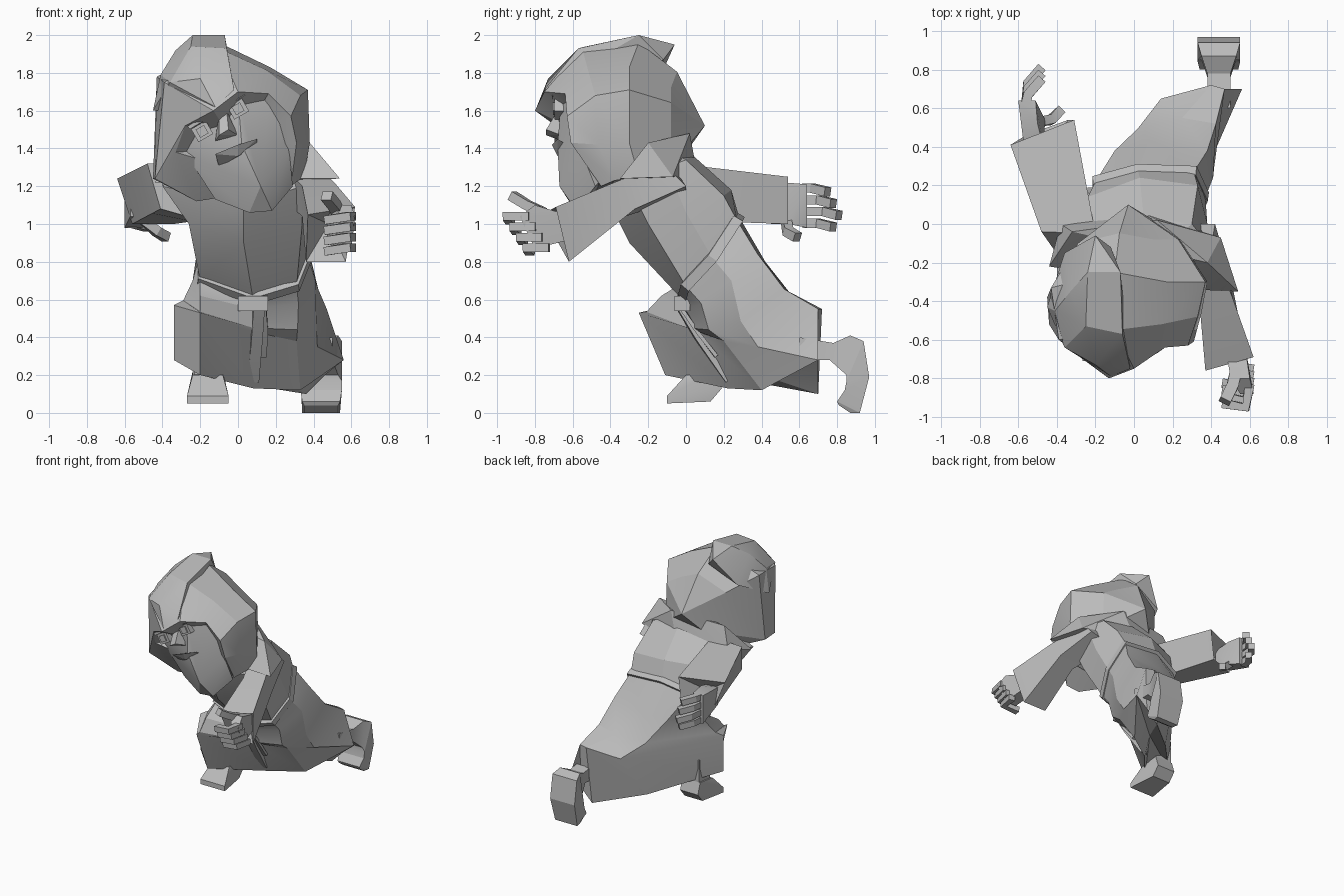
import bpy
import bmesh
import math
from mathutils import Vector, Matrix

default_cube = bpy.data.objects.get("Cube")
if default_cube:
    bpy.data.objects.remove(default_cube, do_unlink=True)

# One plain grey for the whole figure
GREY = (0.5, 0.5, 0.5, 1)
stone_grey = bpy.data.materials.new("stone_grey")
stone_grey.use_nodes = True
stone_grey.diffuse_color = GREY
stone_grey.node_tree.nodes["Principled BSDF"].inputs["Base Color"].default_value = GREY


def finish(name, bm):
    """Turn a bmesh into a named, shaded object."""
    bmesh.ops.recalc_face_normals(bm, faces=bm.faces[:])
    mesh = bpy.data.meshes.new(name)
    bm.to_mesh(mesh)
    bm.free()
    mesh.materials.append(stone_grey)
    part = bpy.data.objects.new(name, mesh)
    bpy.context.collection.objects.link(part)
    bpy.ops.object.select_all(action="DESELECT")
    part.select_set(True)
    bpy.context.view_layer.objects.active = part
    bpy.ops.object.shade_smooth_by_angle(angle=math.radians(22))


def hull(name, points):
    """Faceted solid wrapped around a few points."""
    bm = bmesh.new()
    for point in points:
        bm.verts.new(point)
    bmesh.ops.convex_hull(bm, input=bm.verts[:])
    loose = [v for v in bm.verts if not v.link_faces]
    bmesh.ops.delete(bm, geom=loose, context="VERTS")
    bmesh.ops.dissolve_limit(bm, angle_limit=math.radians(3), verts=bm.verts[:], edges=bm.edges[:])
    finish(name, bm)


def loft(name, rings, start=None, end=None):
    """Skin a series of equal rings; start and end are optional cap tips."""
    bm = bmesh.new()
    rows = [[bm.verts.new(point) for point in ring] for ring in rings]
    count = len(rows[0])
    for lower, upper in zip(rows, rows[1:]):
        for i in range(count):
            j = (i + 1) % count
            bm.faces.new((lower[i], lower[j], upper[j], upper[i]))
    for row, tip in ((rows[0], start), (rows[-1], end)):
        if tip is None:
            bm.faces.new(row)
        else:
            peak = bm.verts.new(tip)
            for i in range(count):
                bm.faces.new((row[i], row[(i + 1) % count], peak))
    finish(name, bm)


def blend(ring, target, amount, shift):
    """Ring part of the way from one ring to another, moved by a shift."""
    return [Vector(a).lerp(Vector(b), amount) + Vector(shift) for a, b in zip(ring, target)]


def limb(name, path, widths):
    """Square tube that follows a path, used for fingers and the sash."""
    path = [Vector(p) for p in path]
    rings = []
    for i, point in enumerate(path):
        along = (path[min(i + 1, len(path) - 1)] - path[max(i - 1, 0)]).normalized()
        side = along.cross(Vector((0, 0, 1))).normalized()
        rise = side.cross(along)
        a, b = side * widths[0] / 2, rise * widths[1] / 2
        rings.append([point + a + b, point - a + b, point - a - b, point + a - b])
    loft(name, rings)


def tilted_box(name, centre, size, roll):
    """Box turned with the tilt of the head."""
    bm = bmesh.new()
    bmesh.ops.create_cube(bm, size=1)
    turn = Matrix.Rotation(math.radians(-roll), 4, "Y")
    bm.transform(Matrix.Translation(centre) @ turn @ Matrix.Diagonal((*size, 1)))
    finish(name, bm)


# Hood, from the face opening to the back of the head
hood_rim = [(0, -.75, 1.7), (.16, -.64, 1.69), (.28, -.63, 1.57), (.31, -.61, 1.43),
            (.28, -.45, 1.2), (-.33, -.6, 1.38), (-.28, -.69, 1.52), (-.13, -.8, 1.6)]
hood_crown = [(-.1, -.55, 1.93), (.14, -.52, 1.82), (.33, -.48, 1.68), (.35, -.46, 1.42),
              (.32, -.38, 1.23), (-.22, -.46, 1.12), (-.44, -.52, 1.24), (-.39, -.6, 1.75)]
hood_sides = [(-.1, -.25, 1.96), (.17, -.3, 1.83), (.37, -.3, 1.71), (.38, -.3, 1.43),
              (.35, -.25, 1.25), (-.3, -.25, 1.2), (-.45, -.38, 1.24), (-.43, -.33, 1.78)]
nape = (-.03, .1, 1.52)
hood_back = blend(hood_sides, [nape] * 8, .35, (0, .08, 0))
loft("hood", [hood_rim, hood_crown, hood_sides, hood_back], start=(0, -.4, 1.4), end=nape)

# Rounded right half of the hood, ending in a folded peak
hull("hood_peak", [(-.24, -.25, 2), (-.07, -.25, 2), (-.06, -.57, 1.93), (-.25, -.53, 1.94),
                   (-.33, -.35, 1.92), (-.41, -.45, 1.79), (-.36, -.64, 1.75), (-.2, -.73, 1.77),
                   (-.12, -.79, 1.62), (-.02, -.75, 1.71), (-.2, -.06, 1.95), (-.12, -.12, 1.87),
                   (-.45, -.43, 1.6), (-.36, -.15, 1.75)])

# Head with full beard
hull("bearded_head", [(-.27, -.6, 1.5), (0, -.66, 1.67), (.17, -.6, 1.67), (.27, -.56, 1.4),
                      (.29, -.48, 1.2), (.18, -.58, 1.07), (.06, -.58, 1.06), (-.12, -.52, 1.13),
                      (-.27, -.56, 1.36), (.02, -.68, 1.42), (.12, -.67, 1.2), (0, -.2, 1.5)])
hull("moustache", [(-.12, -.68, 1.37), (.1, -.68, 1.45), (0, -.71, 1.42), (0, -.68, 1.36),
                   (.1, -.6, 1.4), (-.1, -.6, 1.3)])
hull("nose", [(-.1, -.68, 1.6), (-.06, -.68, 1.6), (-.1, -.74, 1.47), (-.05, -.74, 1.5),
              (-.12, -.66, 1.44), (0, -.66, 1.47)])
for side, x, z in (("right", -.19, 1.49), ("left", 0, 1.61)):
    tilted_box(side + "_eye_socket", (x, -.67, z), (.09, .05, .08), 30)
    tilted_box(side + "_eye", (x, -.69, z), (.05, .03, .05), 30)
    tilted_box(side + "_brow", (x - .02, -.68, z + .05), (.12, .06, .02), 30)

# Torso leaning forward; each ring starts at the front and turns by the left
waist = [(.08, -.02, .6), (.31, 0, .67), (.37, .14, .82), (.31, .27, 1.02),
         (.02, .28, 1.04), (-.2, .22, .97), (-.2, .1, .84), (-.2, 0, .7)]
chest = [(.03, -.3, .9), (.34, -.2, 1), (.38, 0, 1.06), (.33, .2, 1.15),
         (.03, .24, 1.18), (-.24, .14, 1.16), (-.27, -.05, 1.1), (-.26, -.26, 1)]
yoke = [(.03, -.4, 1.1), (.34, -.3, 1.2), (.38, -.1, 1.3), (.3, 0, 1.34),
        (.05, .04, 1.36), (-.3, 0, 1.3), (-.4, -.1, 1.25), (-.4, -.3, 1.2)]
loft("torso", [waist, chest, yoke], end=(0, -.25, 1.45))

# Short cape flaring out from under the hood
hull("shoulder_cape", [(.54, -.35, 1.24), (.45, -.07, 1.25), (.05, .06, 1.26), (-.38, 0, 1.28),
                       (-.44, -.22, 1.22), (.32, -.34, 1.24), (.38, -.2, 1.43), (.12, .02, 1.48),
                       (-.32, -.04, 1.45)])

# Belt follows the tilted waist
hub = sum((Vector(p) for p in waist), Vector()) / len(waist)
lean = Vector((0, .022, -.016))


def band(scale, shift):
    return [hub + (Vector(p) - hub) * scale + lean * shift for p in waist]


loft("belt", [band(1.04, -1), band(1.06, 1)])
hull("belt_knot", [(x, y, z) for x in (0, .16) for y in (-.06, .02) for z in (.54, .62)])
limb("long_sash", [(.11, -.03, .55), (.1, .06, .4), (.08, .22, .17)], (.06, .03))
limb("short_sash", [(.13, -.02, .55), (.14, .06, .43), (.13, .16, .3)], (.04, .02))

# Robe skirt, right knee forward and left leg trailing
seat = [(.08, 0, .55), (.32, .08, .58), (.41, .24, .7), (.38, .38, .84),
        (.1, .42, .8), (-.1, .38, .78), (-.24, .1, .7), (-.2, -.13, .62)]
thigh = [(.08, .06, .43), (.31, .2, .38), (.42, .38, .35), (.47, .7, .55),
         (.4, .72, .55), (.14, .65, .5), (-.34, 0, .57), (-.2, -.25, .53)]
hem = [(.08, .22, .13), (.33, .4, .12), (.56, .7, .28), (.46, .7, .2),
       (.36, .7, .1), (.05, .43, .15), (-.34, 0, .28), (-.2, -.11, .2)]
hip = blend(seat, thigh, .5, (0, -.02, -.04))
loft("robe_skirt", [waist, seat, hip, thigh, hem], end=(.18, .4, .2))

# Sleeves
loft("left_sleeve", [
    [(.22, -.08, 1.32), (.4, -.12, 1.32), (.42, 0, 1.2), (.22, 0, 1.15)],
    [(.34, -.42, 1.2), (.51, -.38, 1.22), (.5, -.27, 1.08), (.34, -.32, 1.04)],
    [(.37, -.76, 1.05), (.62, -.69, 1.09), (.57, -.62, .8), (.36, -.62, .8)],
], end=(.48, -.55, 1))
right_shoulder = [(-.2, -.05, 1.32), (-.48, -.04, 1.32), (-.41, -.14, 1.08), (-.2, -.05, 1.02)]
right_cuff = [(-.31, .54, 1.25), (-.64, .41, 1.24), (-.56, .46, 1), (-.34, .54, 1)]
right_elbow = blend(right_shoulder, right_cuff, .3, (0, 0, 0))
loft("right_sleeve", [right_shoulder, right_elbow, right_cuff], end=(-.46, .38, 1.12))

# Left hand, curled in front
hull("left_palm", [(x, -.6, z) for x in (.47, .57) for z in (.92, 1.04)]
     + [(x, -.8, z) for x in (.5, .6) for z in (.87, 1.1)] + [(.62, -.88, 1.04), (.55, -.88, 1.04)])
limb("left_thumb", [(.53, -.75, 1.06), (.51, -.84, 1.1), (.47, -.92, 1.15)], (.06, .05))
for i in range(4):
    z = 1.04 - .055 * i
    reach = -.95 + .035 * i
    limb("left_finger_%d" % i, [(.6, reach + .12, z), (.58, reach, z), (.46, reach + .02, z - .02)],
         (.05, .045))

# Right hand, open behind
hull("right_palm", [(x, .4, z) for x in (-.57, -.47) for z in (1.04, 1.18)]
     + [(x, .64, z) for x in (-.6, -.51) for z in (.98, 1.21)] + [(-.46, .54, 1), (-.5, .52, 1.22)])
limb("right_thumb", [(-.5, .53, 1.02), (-.43, .54, .96), (-.38, .59, .93)], (.05, .05))
for i in range(4):
    z = 1.19 - .062 * i
    reach = .79 - .03 * abs(i - 2)
    limb("right_finger_%d" % i, [(-.56, .62, z), (-.55, reach - .06, z), (-.48, reach + .02, z - .02)],
         (.05, .048))

# Right foot planted under the robe
hull("right_foot", [(x, -.1, z) for x in (-.27, -.05) for z in (.05, .09)]
     + [(x, y, z) for x in (-.24, -.08) for y, z in ((.13, .06), (.19, .13), (.16, .22), (0, .2))])
hull("right_leg", [(x, y, z) for x in (-.23, -.09) for y in (.02, .16) for z in (.15, .4)])

# Left foot pushing off on its toes: inner and outer outline pairs
foot_steps = [((.6, .28), (.6, .4), .06), ((.76, .28), (.78, .37), .06),
              ((.85, .2), (.87, .41), .09), ((.85, .17), (.94, .38), .11),
              ((.84, .12), (.97, .19), .11), ((.8, .06), (.92, 0), .1), ((.81, .04), (.87, 0), .09)]
foot_rings = []
for front, back, half in foot_steps:
    left, right = .44 + half, .44 - half
    foot_rings.append([(right, *front), (left, *front), (left, *back), (right, *back)])
loft("left_foot", foot_rings)
